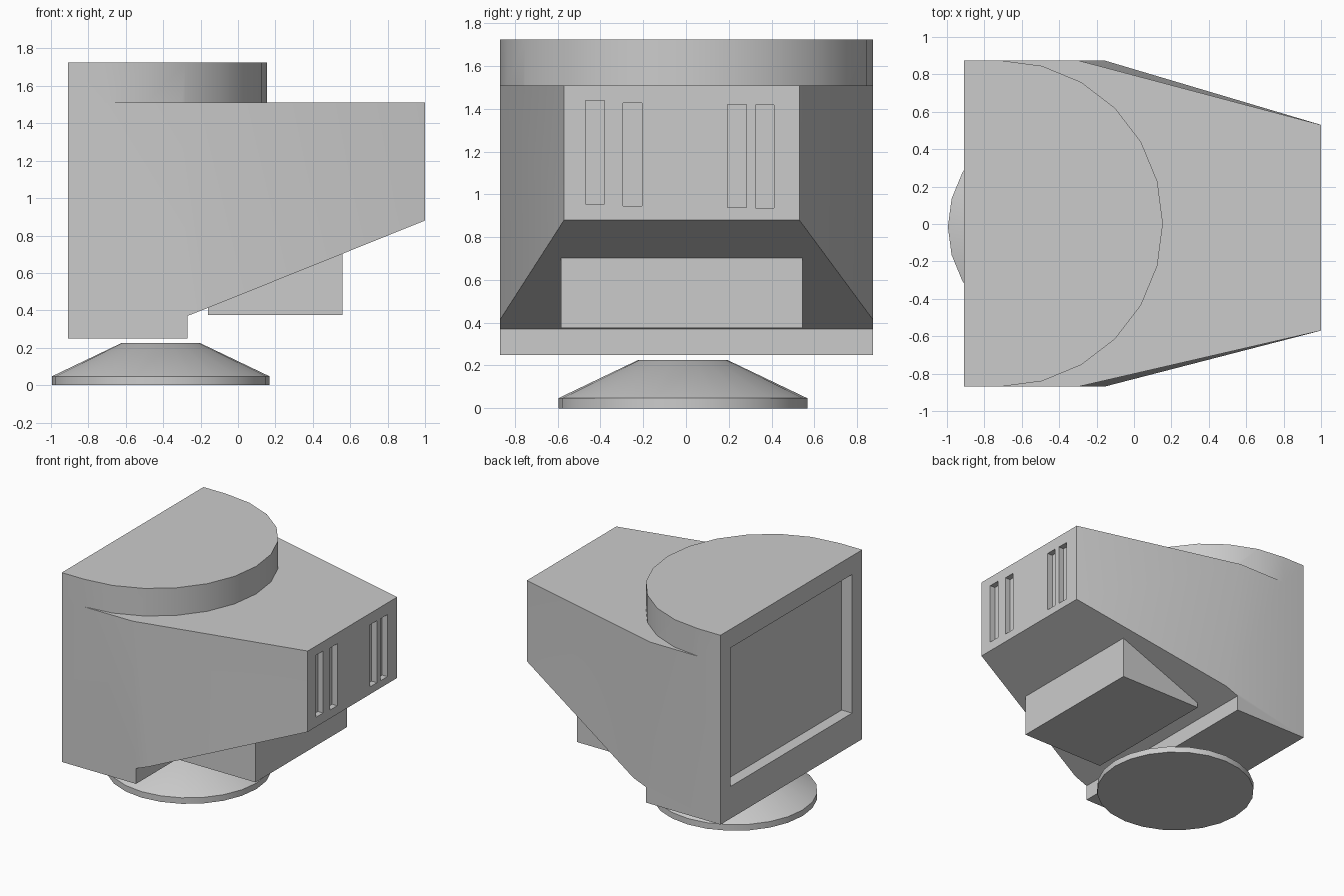
import bpy, bmesh
from math import sin, cos, pi

if "Cube" in bpy.data.objects:
    bpy.data.objects.remove(bpy.data.objects["Cube"], do_unlink=True)

grey = bpy.data.materials.new("casing grey")
grey.use_nodes = True
COLOUR = (0.6, 0.6, 0.6, 1)
grey.diffuse_color = COLOUR
grey.node_tree.nodes["Principled BSDF"].inputs["Base Color"].default_value = COLOUR


def make(name, bm):
    """Turn a bmesh into a named object in the casing colour."""
    bmesh.ops.recalc_face_normals(bm, faces=bm.faces)
    mesh = bpy.data.meshes.new(name)
    bm.to_mesh(mesh)
    bm.free()
    mesh.materials.append(grey)
    obj = bpy.data.objects.new(name, mesh)
    bpy.context.collection.objects.link(obj)
    return obj


def loft(name, rings):
    """Join rings of equal length with quads and close both ends."""
    bm = bmesh.new()
    loops = [[bm.verts.new(p) for p in ring] for ring in rings]
    n = len(loops[0])
    for a, b in zip(loops, loops[1:]):
        for i in range(n):
            j = (i + 1) % n
            bm.faces.new((a[i], a[j], b[j], b[i]))
    bm.faces.new(loops[0])
    bm.faces.new(loops[-1])
    return make(name, bm)


def box(name, x0, x1, y0, y1, z0, z1):
    plan = [(x0, y0), (x1, y0), (x1, y1), (x0, y1)]
    return loft(name, [[(x, y, z) for x, y in plan] for z in (z0, z1)])


def smooth(obj):
    bpy.ops.object.select_all(action="DESELECT")
    obj.select_set(True)
    bpy.context.view_layer.objects.active = obj
    bpy.ops.object.shade_smooth_by_angle()


def combine(obj, other, operation):
    """Apply a boolean and discard the second object."""
    other.hide_render = True
    mod = obj.modifiers.new(operation, "BOOLEAN")
    mod.operation, mod.object, mod.solver = operation, other, "EXACT"
    bpy.context.view_layer.objects.active = obj
    bpy.ops.object.modifier_apply(modifier=mod.name)
    bpy.data.objects.remove(other, do_unlink=True)


# Casing: deep front block and a tapering tube housing behind it
FRONT, BACK, TOP = -0.91, 1.0, 1.51


def side_outline(y_wide, y_rear):
    return [(FRONT, y_wide, 0.25), (-0.27, y_wide, 0.25), (-0.27, y_wide, 0.37),
            (-0.16, y_wide, 0.413), (BACK, y_rear, 0.88), (BACK, y_rear, TOP),
            (-0.3, y_wide, TOP), (FRONT, y_wide, TOP)]


bm = bmesh.new()
left, right = ([bm.verts.new(p) for p in side_outline(*ys)]
               for ys in ((0.875, 0.53), (-0.87, -0.57)))
for i in range(8):
    j = (i + 1) % 8
    bm.faces.new((left[i], left[j], right[j], right[i]))
for side in (left, right):
    bm.faces.new([side[k] for k in (0, 1, 2, 3, 6, 7)])   # flat cheek
    bm.faces.new((side[3], side[4], side[6]))             # tapered side
    bm.faces.new((side[4], side[5], side[6]))
casing = make("casing", bm)

# Half-round cap on top of the casing
arc = [(-0.718 + 0.8725 * cos(a), 0.0025 + 0.8725 * sin(a))
       for a in (pi * k / 12 - pi / 2 for k in range(13))]
plan = [(FRONT, arc[0][1])] + arc + [(FRONT, arc[-1][1])]
cap = loft("top_cap", [[(x, y, z) for x, y in plan] for z in (TOP, 1.725)])
combine(casing, cap, "UNION")

# Recessed screen and four rear vent slots
combine(casing, box("screen_cutter", -1.1, -0.82, -0.745, 0.75, 0.5, 1.58), "DIFFERENCE")
for y, z in ((-0.425, 0.955), (-0.25, 0.945), (0.238, 0.938), (0.368, 0.936)):
    vent = box("vent_cutter", 0.955, 1.1, y - 0.044, y + 0.044, z, z + 0.483)
    combine(casing, vent, "DIFFERENCE")
smooth(casing)

# Wedge-shaped electronics box under the rear slope
low, high = 0.375, 0.71
loft("underside_box", [[(-0.16, y, low), (0.56, y, low), (0.56, y, high), (-0.16, y, 0.42)]
                       for y in (-0.585, 0.545)])

# Round foot: thin rim with a cone above
foot = loft("round_foot", [[(-0.413 + r * cos(k * pi / 12), -0.015 + r * sin(k * pi / 12), z)
                            for k in range(24)]
                           for r, z in ((0.582, 0), (0.582, 0.047), (0.21, 0.225))])
smooth(foot)
